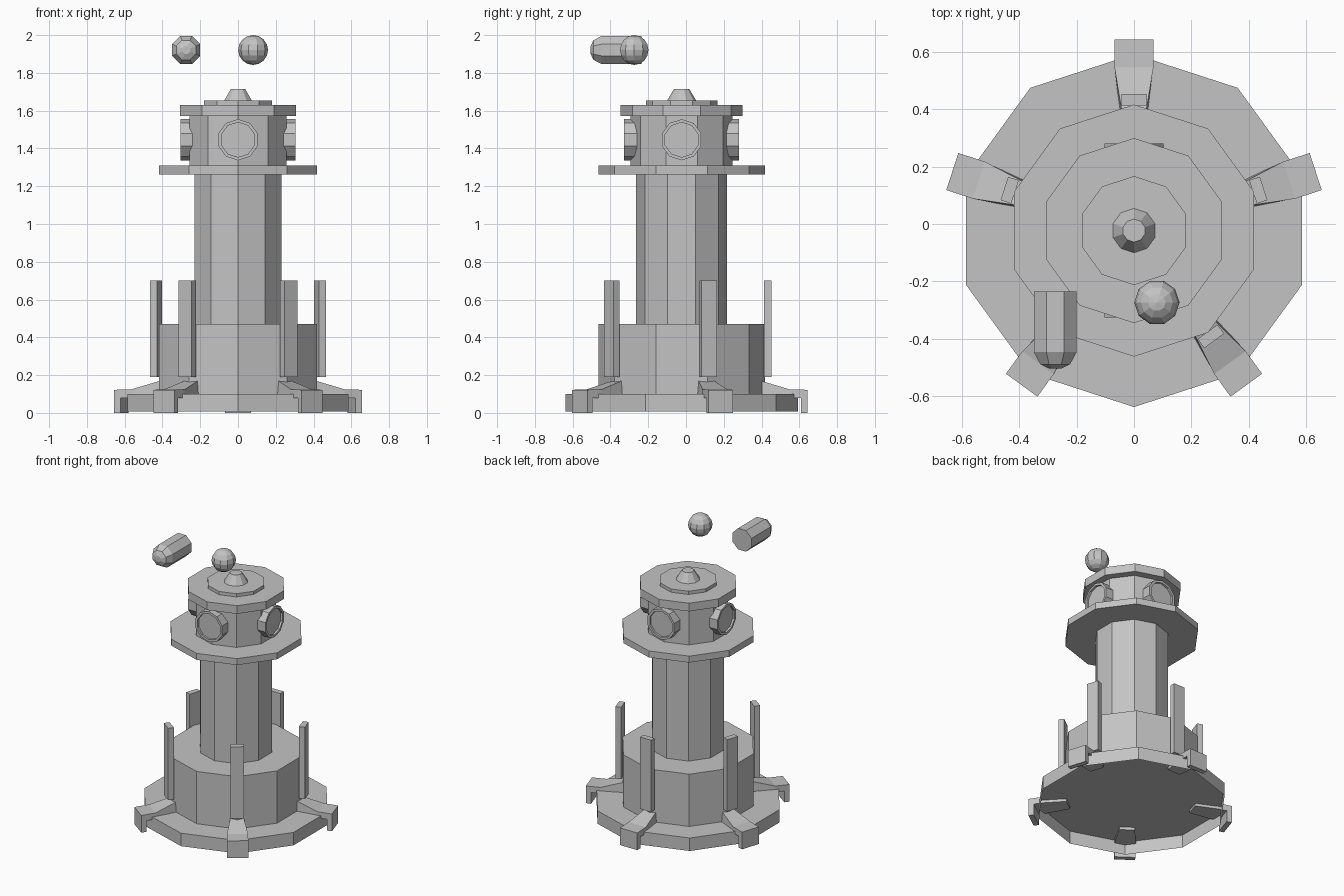
import bpy, bmesh, math
from mathutils import Matrix

cube = bpy.data.objects.get("Cube")
if cube:
    bpy.data.objects.remove(cube)

AXIS = Matrix.Translation((0, -0.023, 0))      # centre line of the tower
FACE_FRONT = Matrix.Rotation(math.pi / 2, 4, 'X')

GREY = bpy.data.materials.new("plain grey")
GREY.use_nodes = True
GREY.diffuse_color = (0.55, 0.55, 0.55, 1)
GREY.node_tree.nodes["Principled BSDF"].inputs["Base Color"].default_value = (0.55, 0.55, 0.55, 1)


def finish(name, bm, matrix):
    """Turn a bmesh into a flat shaded object."""
    bmesh.ops.recalc_face_normals(bm, faces=bm.faces)
    mesh = bpy.data.meshes.new(name)
    bm.to_mesh(mesh)
    bm.free()
    mesh.materials.append(GREY)
    obj = bpy.data.objects.new(name, mesh)
    obj.matrix_world = matrix
    bpy.context.collection.objects.link(obj)
    return obj


def loft(bm, loops, open_start=False):
    """Bridge equal point loops and cap the ends."""
    rings = [[bm.verts.new(p) for p in loop] for loop in loops]
    n = len(rings[0])
    for a, b in zip(rings, rings[1:]):
        for i in range(n):
            j = (i + 1) % n
            bm.faces.new((a[i], a[j], b[j], b[i]))
    if not open_start:
        bm.faces.new(rings[0][::-1])
    bm.faces.new(rings[-1])


def turned(name, profile, matrix=AXIS, sides=10, offset=0.0, open_start=False):
    """Polygonal lathe part from (radius, height) pairs."""
    bm = bmesh.new()
    angles = [offset - math.pi / 2 + math.tau * i / sides for i in range(sides)]
    loft(bm, [[(r * math.cos(a), r * math.sin(a), z) for a in angles] for r, z in profile],
         open_start)
    return finish(name, bm, matrix)


def section(r, bottom_half, top_half, z0, z1):
    """Cross-section of a leg at distance r from the axis."""
    return [(r, -bottom_half, z0), (r, bottom_half, z0), (r, top_half, z1), (r, -top_half, z1)]


# Tower body; the plinth is a shell, hollow underneath
turned("base_plinth", [(0.616, 0.008), (0.616, 0.1)], open_start=True)
turned("lower_drum", [(0.44, 0.1), (0.44, 0.471)], open_start=True)
turned("tower_shaft", [(0.241, 0.46), (0.241, 1.27)])
turned("gallery_deck", [(0.44, 1.263), (0.44, 1.309)])
turned("lantern_room", [(0.27, 1.3), (0.27, 1.58)])
turned("roof_slab", [(0.323, 1.572), (0.323, 1.63)])
turned("roof_plate", [(0.19, 1.625), (0.19, 1.653)])
turned("roof_knob", [(0.079, 1.65), (0.04, 1.715)])

# Round windows with a recessed pane on four sides
for i, side in enumerate(("front", "left", "back", "right")):
    place = (AXIS @ Matrix.Translation((0, 0, 1.446))
             @ Matrix.Rotation(i * math.pi / 2, 4, 'Z') @ FACE_FRONT)
    turned(side + "_round_window",
           [(0.109, 0.2), (0.109, 0.304), (0.092, 0.304), (0.092, 0.29)], place)

# Five hooked legs over the plinth rim, each with an upright post
for i in range(5):
    place = AXIS @ Matrix.Rotation(math.radians(18 + 72 * i), 4, 'Z')
    bm = bmesh.new()
    # sloping arm
    loft(bm, [section(0.42, 0.05, 0.043, 0.08, 0.17),
              section(0.57, 0.068, 0.068, 0.08, 0.125),
              section(0.667, 0.068, 0.068, 0.08, 0.122)])
    # outer hook
    loft(bm, [section(0.632, 0.068, 0.068, 0.0, 0.081),
              section(0.667, 0.068, 0.068, 0.0, 0.081)])
    finish("hooked_leg_%d" % (i + 1), bm, place)
    bm = bmesh.new()
    loft(bm, [section(0.437, 0.043, 0.043, 0.19, 0.7),
              section(0.476, 0.043, 0.043, 0.19, 0.7)])
    finish("upright_post_%d" % (i + 1), bm, place)

# Floating capsule with a rounded front end
turned("floating_capsule", [(0.081, 0.235), (0.081, 0.447), (0.056, 0.49), (0.022, 0.505)],
       Matrix.Translation((-0.275, 0, 1.921)) @ FACE_FRONT, 8, math.pi / 8)

# Floating ball
bm = bmesh.new()
bmesh.ops.create_uvsphere(bm, u_segments=10, v_segments=8, radius=0.079)
finish("floating_ball", bm,
       Matrix.Translation((0.08, -0.274, 1.921)) @ Matrix.Rotation(math.pi / 2, 4, 'Z'))
